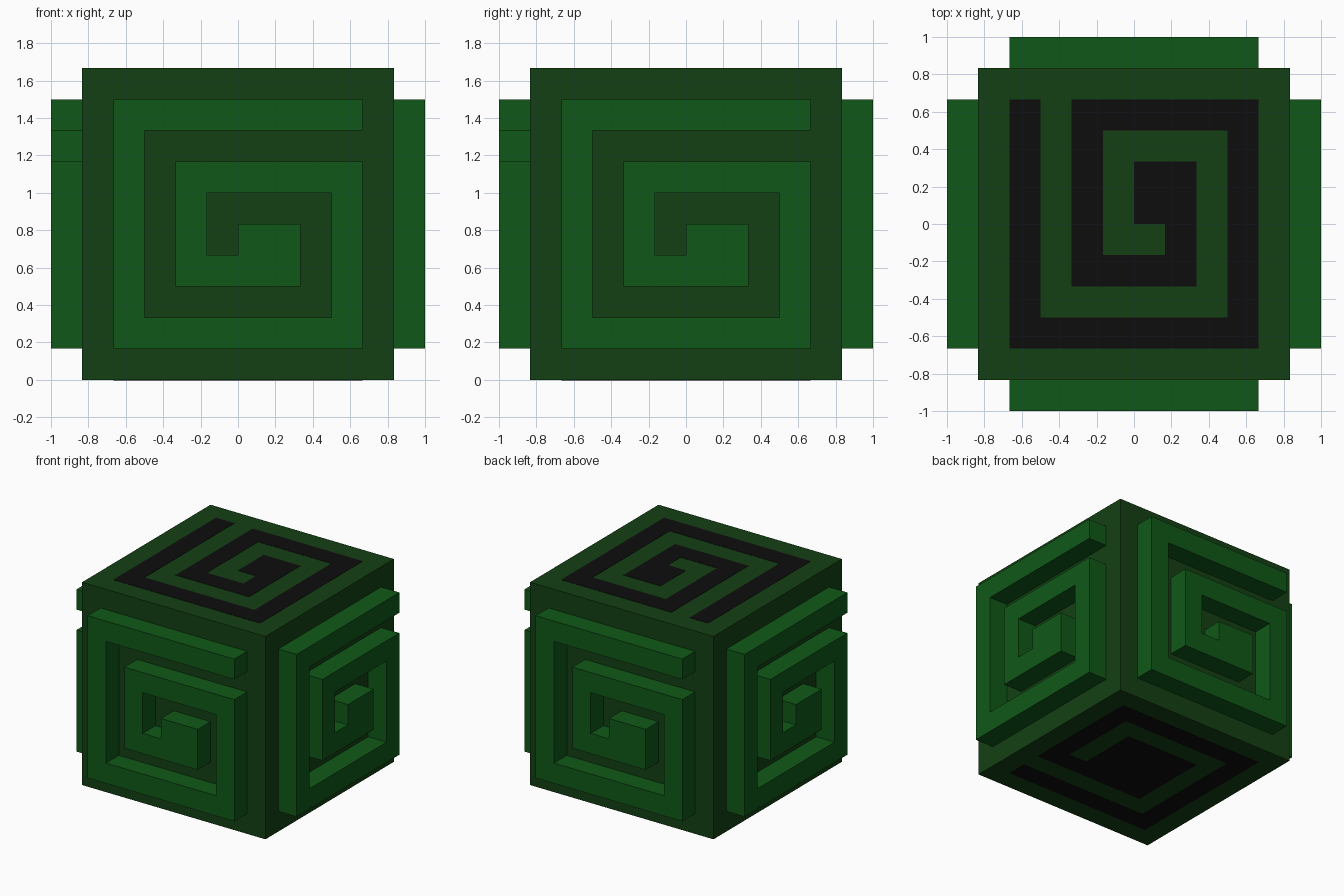
import bpy, bmesh
from math import pi
from mathutils import Matrix, Vector

if "Cube" in bpy.data.objects:
    bpy.data.objects.remove(bpy.data.objects["Cube"])

U = 1 / 6            # grid cell of the pattern; the cube is 10 cells wide
HALF = 5 * U
LIFT = 0.002         # keeps the flat inlays just clear of the cube faces

# Square spiral outline in cells, centred on its face
SPIRAL = [(4, 4), (-4, 4), (-4, -4), (4, -4), (4, 2), (-2, 2), (-2, -2), (2, -2), (2, 0),
          (0, 0), (0, -1), (-1, -1), (-1, 1), (3, 1), (3, -3), (-3, -3), (-3, 3), (4, 3)]
# Underside spiral with a solid middle
BASE_SPIRAL = [(4, -4), (4, -3), (-3, -3), (-3, 3), (3, 3), (3, -1), (2, -1), (2, 2),
               (-2, 2), (-2, -2), (4, -2), (4, 4), (-4, 4), (-4, -4)]


def material(name, rgb):
    mat = bpy.data.materials.new(name)
    mat.diffuse_color = (*rgb, 1)
    mat.use_nodes = True
    mat.node_tree.nodes["Principled BSDF"].inputs["Base Color"].default_value = mat.diffuse_color
    return mat


def finish(name, bm, mat):
    bmesh.ops.recalc_face_normals(bm, faces=bm.faces)
    mesh = bpy.data.meshes.new(name)
    bm.to_mesh(mesh)
    bm.free()
    mesh.materials.append(mat)
    obj = bpy.data.objects.new(name, mesh)
    bpy.context.collection.objects.link(obj)
    return obj


def plate(name, outline, thickness, matrix, mat):
    """Extrude an outline along local +z, then place it with the matrix."""
    bm = bmesh.new()
    face = bm.faces.new([bm.verts.new((a * U, b * U, 0)) for a, b in outline])
    top = bmesh.ops.extrude_face_region(bm, geom=[face])["geom"]
    verts = [v for v in top if isinstance(v, bmesh.types.BMVert)]
    bmesh.ops.translate(bm, verts=verts, vec=Vector((0, 0, thickness)))
    bmesh.ops.transform(bm, matrix=matrix, verts=bm.verts)
    bmesh.ops.triangulate(bm, faces=[f for f in bm.faces if len(f.verts) > 4])
    return finish(name, bm, mat)


dark_green = material("dark_green", (0.007, 0.051, 0.007))
leaf_green = material("leaf_green", (0.005, 0.098, 0.009))
black = material("black", (0.004, 0.004, 0.004))

# Cube body
bm = bmesh.new()
bmesh.ops.create_cube(bm, size=2 * HALF, matrix=Matrix.Translation((0, 0, HALF)))
finish("cube_body", bm, dark_green)

# Raised spirals on the four sides, turned around the vertical axis
to_front = Matrix.Translation((0, -HALF, HALF)) @ Matrix.Rotation(pi / 2, 4, "X")
for i, side in enumerate(("front", "right", "back", "left")):
    turn = Matrix.Rotation(i * pi / 2, 4, "Z")
    plate(side + "_spiral", SPIRAL, U, turn @ to_front, leaf_green)

# Flat black inlays on the top and underside
on_top = Matrix.Translation((0, 0, 2 * HALF - LIFT)) @ Matrix.Rotation(pi / 2, 4, "Z")
plate("top_inlay", SPIRAL, 2 * LIFT, on_top, black)
plate("bottom_inlay", BASE_SPIRAL, 2 * LIFT, Matrix.Translation((0, 0, -LIFT)), black)
